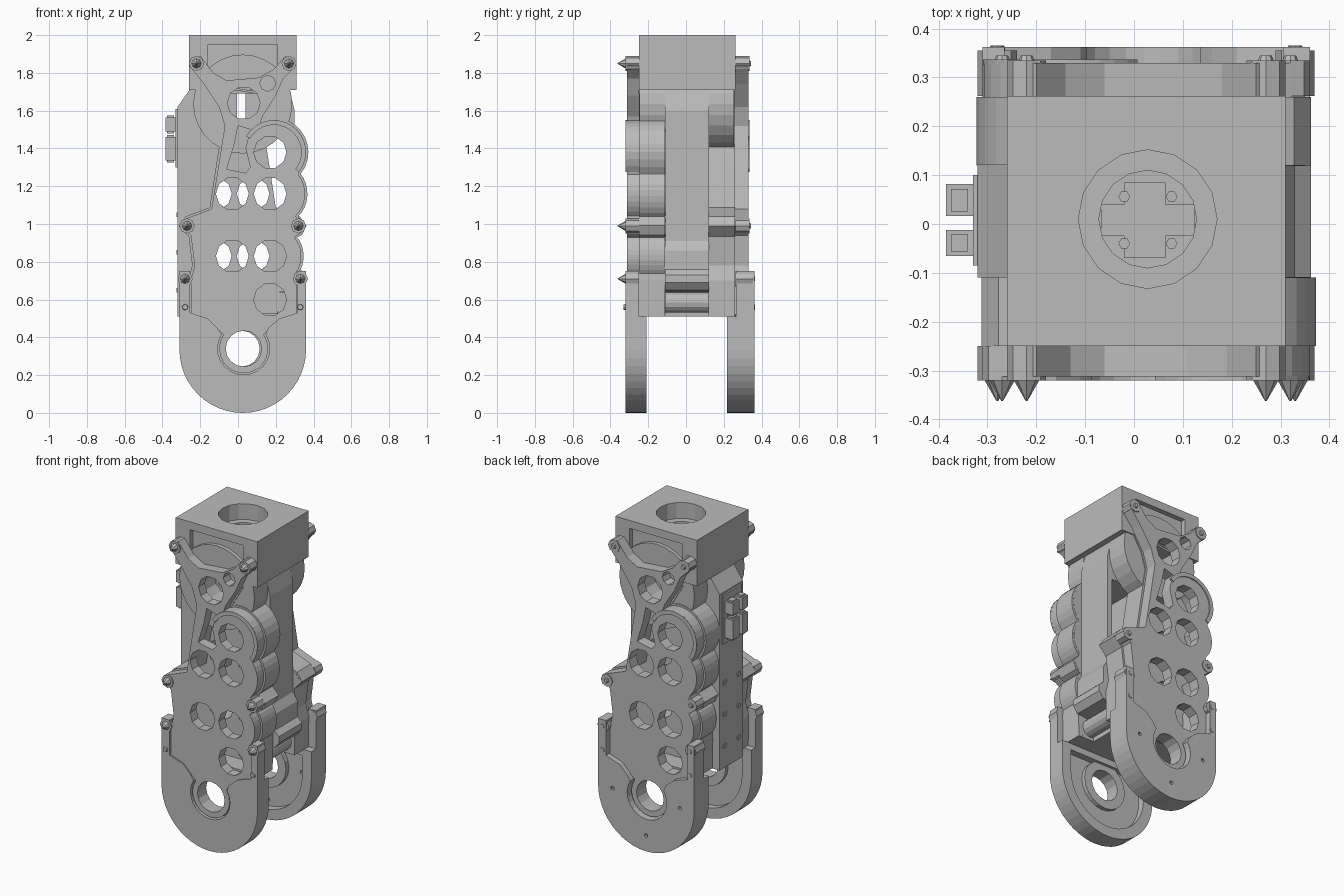
import bpy
from math import sin, cos, pi, radians

cube = bpy.data.objects.get("Cube")
if cube:
    bpy.data.objects.remove(cube, do_unlink=True)

# One plain grey for the whole machined part
grey = bpy.data.materials.new("machined grey")
grey.use_nodes = True
grey.diffuse_color = (0.5, 0.5, 0.5, 1)
grey.node_tree.nodes["Principled BSDF"].inputs["Base Color"].default_value = (0.5, 0.5, 0.5, 1)


def arc(cx, cz, r, start, end, n=8):
    steps = [radians(start + (end - start) * i / n) for i in range(n + 1)]
    return [(cx + r * cos(a), cz + r * sin(a)) for a in steps]


def circle(cx, cz, r, n=12):
    return arc(cx, cz, r, 0, 360 * (n - 1) / n, n - 1)


def rect(x0, z0, x1, z1):
    return [(x0, z0), (x1, z0), (x1, z1), (x0, z1)]


def turned(loops):
    """Half turn about the vertical axis, used for the back side."""
    return [[(0.05 - x, z) for x, z in loop] for loop in loops]


def slab(name, loops, lo, hi, upright=True):
    """Extrude filled loops (inner loops are holes) along y, or along z."""
    curve = bpy.data.curves.new(name, "CURVE")
    curve.dimensions = "2D"
    curve.fill_mode = "BOTH"
    curve.extrude = (hi - lo) / 2
    for loop in loops:
        spline = curve.splines.new("POLY")
        spline.points.add(len(loop) - 1)
        for point, (u, v) in zip(spline.points, loop):
            point.co = (u, v, 0, 1)
        spline.use_cyclic_u = True
    temp = bpy.data.objects.new(name + "_profile", curve)
    bpy.context.collection.objects.link(temp)
    graph = bpy.context.evaluated_depsgraph_get()
    mesh = bpy.data.meshes.new_from_object(temp.evaluated_get(graph))
    bpy.data.objects.remove(temp, do_unlink=True)
    mesh.materials.clear()
    mesh.materials.append(grey)
    mesh.shade_flat()
    obj = bpy.data.objects.new(name, mesh)
    bpy.context.collection.objects.link(obj)
    mid = (lo + hi) / 2
    if upright:
        obj.rotation_euler.x = pi / 2
        obj.location.y = mid
    else:
        obj.location.z = mid


def wall(name, loop, y0, y1, thickness):
    """Thin wall that follows a closed outline."""
    n = len(loop)
    verts = [(x, y, z) for y in (y0, y1) for x, z in loop]
    faces = [(i, (i + 1) % n, n + (i + 1) % n, n + i) for i in range(n)]
    mesh = bpy.data.meshes.new(name)
    mesh.from_pydata(verts, [], faces)
    mesh.materials.append(grey)
    obj = bpy.data.objects.new(name, mesh)
    bpy.context.collection.objects.link(obj)
    solid = obj.modifiers.new("thickness", "SOLIDIFY")
    solid.thickness = thickness
    solid.offset = 0


def cone(name, x, z, y0, y1, r0, r1, sides=8):
    bpy.ops.mesh.primitive_cone_add(vertices=sides, radius1=r0, radius2=r1, depth=abs(y1 - y0),
                                    location=(x, (y0 + y1) / 2, z),
                                    rotation=(pi / 2 if y1 < y0 else -pi / 2, 0, 0))
    obj = bpy.context.object
    obj.name = name
    obj.data.materials.append(grey)


# Side plate outline, from the hub up the lobed edge and down the waisted edge
outline = arc(0.03, 0.34, 0.13, 145, 395, 14)
outline += [(0.17, 0.45), (0.22, 0.49), (0.31, 0.52), (0.31, 0.7)]
outline += arc(0.18, 0.83, 0.155, -35, 40)
outline += [(0.33, 0.95), (0.35, 0.99), (0.31, 1.03)]
outline += arc(0.19, 1.16, 0.165, -45, 38)
outline += arc(0.19, 1.38, 0.17, -38, 115, 12)
outline += [(0.13, 1.57), (0.2, 1.68), (0.24, 1.77), (0.31, 1.84), (0.25, 1.89), (0.19, 1.82), (0.11, 1.775),
            (-0.06, 1.76), (-0.13, 1.8), (-0.2, 1.89), (-0.26, 1.84), (-0.18, 1.74),
            (-0.1, 1.62), (-0.07, 1.52), (-0.1, 1.33), (-0.14, 1.08), (-0.27, 1.03),
            (-0.3, 0.99), (-0.25, 0.94), (-0.23, 0.78), (-0.25, 0.7), (-0.25, 0.52), (-0.16, 0.49)]
bores = [circle(x, z, 0.087, 10) for x, z in
         [(0.03, 1.64), (0.17, 1.38), (-0.03, 1.16), (0.17, 1.16), (-0.03, 0.83), (0.17, 0.83), (0.17, 0.6)]]
slot = [(-0.06, 1.29), (0.04, 1.27), (0.065, 1.3), (0.04, 1.4), (0.065, 1.5), (0.0, 1.52), (-0.02, 1.42)]
plate = [outline, circle(0.03, 0.34, 0.095, 16), circle(0.157, 1.745, 0.042, 8), slot] + bores
casing = [p for p in outline if 0.5 < p[1] < 1.755]
ridge = arc(0.19, 1.38, 0.17, -38, 150, 16) + arc(0.19, 1.38, 0.145, 150, -38, 16)

# Leg: outer face wraps around the plate hub, hollow rim behind it
leg = arc(0.025, 0.335, 0.335, 180, 360, 24)
leg_face = leg + [(0.36, 0.75), (0.315, 0.75), (0.315, 0.53), (0.22, 0.5), (0.16, 0.45)]
leg_face += arc(0.03, 0.34, 0.138, 33, -213, 16)
leg_face += [(-0.11, 0.45), (-0.16, 0.5), (-0.255, 0.53), (-0.255, 0.75), (-0.31, 0.75)]
leg_rim = [leg + [(0.36, 0.51), (-0.31, 0.51)],
           arc(0.025, 0.335, 0.27, 180, 360, 20) + [(0.295, 0.47), (-0.245, 0.47)]]
hub = [circle(0.03, 0.34, 0.15, 20), circle(0.03, 0.34, 0.095, 16)]
screw_holes = [circle(0.025 + 0.235 * cos(a), 0.335 + 0.235 * sin(a), 0.012, 8)
               for a in (radians(180), radians(270), radians(360))]
gear = [circle(0.025, 1.635, 0.262, 28), circle(0.025, 1.64, 0.1, 12)]

# Front side
slab("front_plate", plate, -0.312, -0.25)
slab("front_lobe_ridge", [ridge], -0.32, -0.31)
wall("front_casing", casing, -0.25, -0.11, 0.025)
slab("front_casing_floor", [casing] + bores, -0.13, -0.109)
slab("front_gear_housing", gear, -0.246, -0.112)
slab("front_leg", [leg_face], -0.32, -0.25)
slab("front_leg_rim", leg_rim, -0.26, -0.208)
slab("front_leg_hub", hub, -0.26, -0.225)

# Back side, the same parts turned half round
slab("back_plate", turned(plate), 0.26, 0.33)
slab("back_lobe_ridge", turned([ridge]), 0.325, 0.337)
wall("back_casing", turned([casing])[0], 0.12, 0.26, 0.025)
slab("back_casing_floor", turned([casing] + bores), 0.119, 0.14)
slab("back_gear_housing", turned(gear), 0.122, 0.255)
slab("back_leg", turned([leg_face] + screw_holes), 0.265, 0.362)
slab("back_leg_rim", turned(leg_rim), 0.217, 0.27)
slab("back_leg_hub", turned(hub), 0.235, 0.27)

# Bosses with pointed screws in front and short screw ends behind
for x, z in [(-0.22, 1.85), (0.27, 1.85), (-0.27, 0.99), (0.32, 0.99), (-0.28, 0.71), (0.33, 0.71)]:
    cone("front_boss", x, z, -0.25, -0.32, 0.04, 0.04)
    cone("front_screw", x, z, -0.32, -0.362, 0.026, 0.002)
    top = 0.355 if z < 0.8 else 0.335
    cone("back_boss", 0.05 - x, z, 0.262, top, 0.04, 0.04)
    cone("back_screw", 0.05 - x, z, top - 0.01, top + 0.01, 0.02, 0.012)
for x in (-0.28, 0.33):
    cone("front_small_screw", x, 0.56, -0.31, -0.33, 0.018, 0.014)
    cone("back_small_screw", 0.05 - x, 0.56, 0.35, 0.366, 0.018, 0.014)

# Hollow core between the two casings, undercut at the bottom around a shaft
core = [(-0.32, 0.51), (0.21, 0.51), (0.22, 0.64), (0.33, 0.65), (0.362, 0.69), (0.362, 0.73),
        (0.33, 0.76), (0.33, 0.86), (0.3, 0.91), (0.3, 1.6), (0.27, 1.72), (-0.25, 1.72), (-0.32, 1.62)]
opening = [(-0.118, 0.72), (0.265, 0.72), (0.265, 1.46), (0.08, 1.46), (0.08, 1.26), (-0.118, 1.26)]
slab("core_housing", [core, opening, rect(-0.005, 1.53, 0.04, 1.71)], -0.11, 0.122)
slab("core_shaft", [circle(0.235, 0.585, 0.055, 14)], -0.11, 0.122)

# Head block with a stepped round socket and shallow front and back windows
socket = (0.028, 0.01)
base = rect(-0.26, -0.221, 0.31, 0.231)
slab("head_base", [base], 1.71, 1.82, False)
slab("head_socket", [base, circle(*socket, 0.1, 16)], 1.82, 1.9, False)
slab("head_top", [base, circle(*socket, 0.142, 16)], 1.9, 2.0, False)
frame = [(-0.26, 1.71), (-0.16, 1.71), (-0.16, 1.95), (0.21, 1.95), (0.21, 1.71), (0.31, 1.71), (0.31, 2), (-0.26, 2)]
slab("head_front_frame", [frame], -0.25, -0.22)
slab("head_back_frame", turned([frame]), 0.23, 0.262)

# Cross-shaped horn with four bolts in the socket
slab("horn_long_arm", [rect(-0.068, -0.025, 0.124, 0.04)], 1.815, 1.845, False)
slab("horn_short_arm", [rect(-0.02, -0.07, 0.065, 0.085)], 1.815, 1.844, False)
for x in (-0.02, 0.077):
    for y in (-0.04, 0.056):
        slab("horn_bolt", [circle(x, y, 0.012, 6)], 1.82, 1.855, False)

# Cable connectors and screws on the flat side panel
slab("connector_base", [rect(-0.33, 1.3, -0.315, 1.61)], -0.085, 0.1)
for z0, z1 in [(1.335, 1.46), (1.49, 1.565)]:
    for y0, y1 in [(-0.066, -0.012), (0.016, 0.082)]:
        slab("connector", [rect(-0.385, z0, -0.33, z1)], y0, y1)
        slab("connector_rib", [rect(-0.375, z0 - 0.01, -0.34, z1 + 0.01)], y0 + 0.01, y1 - 0.01)
for y in (-0.065, 0.075):
    for z in (0.65, 0.85, 1.05):
        slab("panel_screw", [rect(-0.326, z - 0.012, -0.315, z + 0.012)], y - 0.012, y + 0.012)
